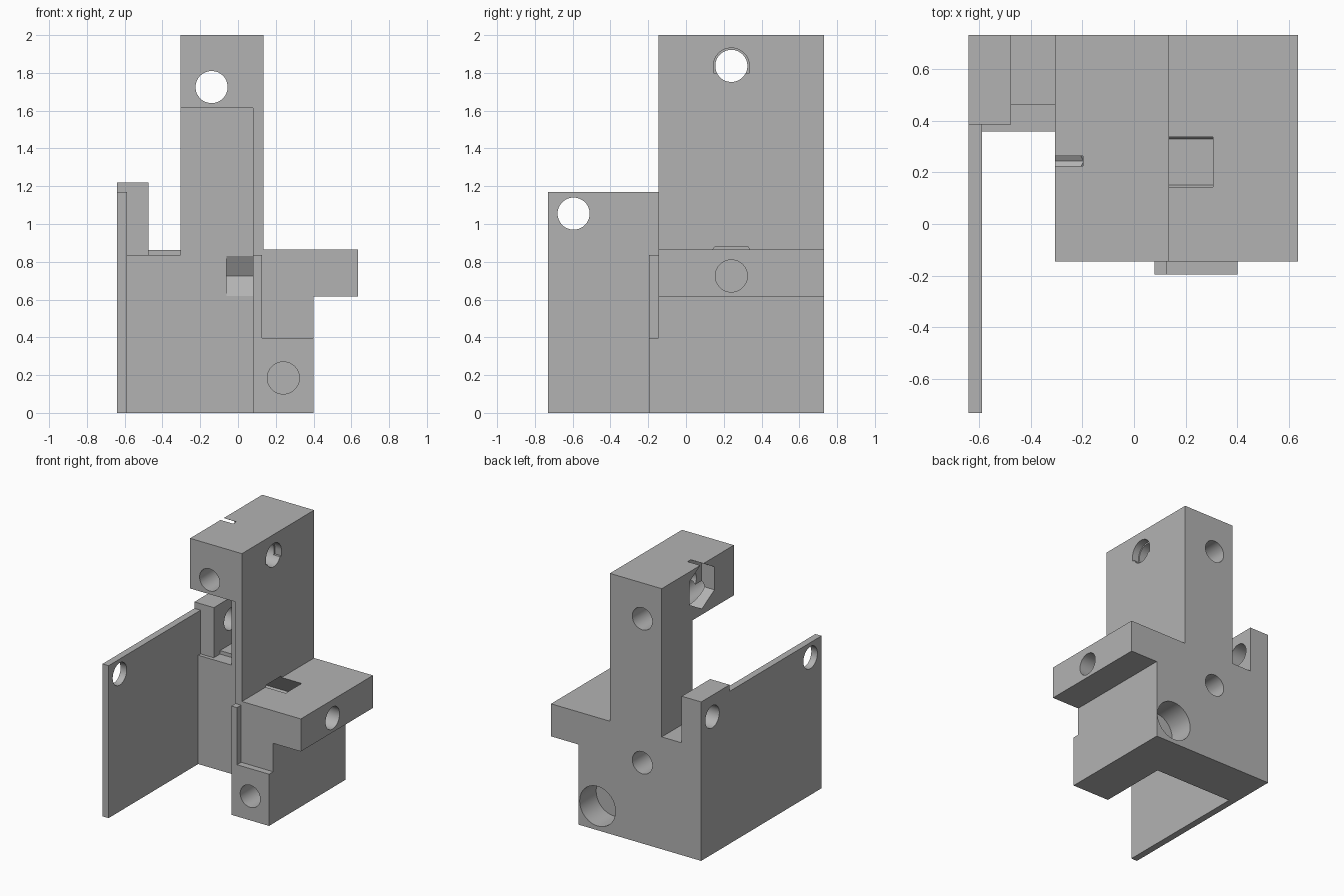
import bpy, bmesh, math

cube = bpy.data.objects.get("Cube")
if cube:
    bpy.data.objects.remove(cube, do_unlink=True)

grey = bpy.data.materials.new("mid grey")
grey.use_nodes = True
grey.diffuse_color = (0.45, 0.45, 0.45, 1)
grey.node_tree.nodes["Principled BSDF"].inputs["Base Color"].default_value = (0.45, 0.45, 0.45, 1)


def prism(name, outline, axis, start, end):
    """Extrude a 2D outline: (x, z) along y, or (y, z) along x."""
    def place(u, v, d):
        return (u, d, v) if axis == "y" else (d, u, v)
    bm = bmesh.new()
    near = [bm.verts.new(place(u, v, start)) for u, v in outline]
    far = [bm.verts.new(place(u, v, end)) for u, v in outline]
    bm.faces.new(near)
    bm.faces.new(far[::-1])
    n = len(outline)
    for i in range(n):
        j = (i + 1) % n
        bm.faces.new((near[i], far[i], far[j], near[j]))
    bmesh.ops.recalc_face_normals(bm, faces=bm.faces)
    mesh = bpy.data.meshes.new(name)
    bm.to_mesh(mesh)
    bm.free()
    mesh.materials.append(grey)
    obj = bpy.data.objects.new(name, mesh)
    bpy.context.collection.objects.link(obj)
    return obj


def rect(u0, u1, v0, v1):
    return [(u0, v0), (u1, v0), (u1, v1), (u0, v1)]


def ring(u, v, radius, sides=48, turn=0.0):
    return [(u + radius * math.cos(turn + math.tau * i / sides),
             v + radius * math.sin(turn + math.tau * i / sides)) for i in range(sides)]


def combine(tool, operation):
    """Apply one boolean to the body and discard the tool."""
    mod = body.modifiers.new(tool.name, "BOOLEAN")
    mod.operation = operation
    mod.solver = "EXACT"
    mod.object = tool
    tool.hide_render = True
    bpy.context.view_layer.objects.active = body
    bpy.ops.object.modifier_apply(modifier=mod.name)
    bpy.data.objects.remove(tool, do_unlink=True)


def add(*args):
    combine(prism(*args), "UNION")


def cut(*args):
    combine(prism(*args), "DIFFERENCE")


# Shared right-hand silhouette: lower block, side shelf and column
right_side = [(0.4, 0), (0.4, 0.615), (0.635, 0.615), (0.635, 0.865),
              (0.135, 0.865), (0.135, 2), (-0.305, 2)]

# Rear plate with column and corner post
body = prism("bracket_body", [(-0.64, 0)] + right_side +
             [(-0.305, 0.862), (-0.475, 0.862), (-0.475, 1.22), (-0.64, 1.22)],
             "y", 0.357, 0.73)

# Ledges on the front of the rear plate
cut("post_ledge", rect(-0.7, -0.475, 0.835, 1.3), "y", 0.3, 0.385)
cut("gap_ledge", rect(-0.475, -0.305, 0.835, 0.9), "y", 0.3, 0.46)

# Top hook, thin side web and front of the shelf
add("hook_and_web", [(0.08, 0)] + right_side + [(-0.305, 1.615), (0.08, 1.615)],
    "y", -0.145, 0.357)

# Raised lip on the block front
add("front_lip", [(0.08, 0), (0.4, 0), (0.4, 0.397), (0.128, 0.397),
                  (0.128, 0.835), (0.08, 0.835)], "y", -0.195, -0.145)

# Thin side wall
add("side_wall", [(-0.73, 0), (0.385, 0), (0.385, 1.17), (-0.73, 1.17)], "x", -0.64, -0.588)

# Screw holes running sideways
BORE = 0.085
for y in (-0.595, 0.595):
    cut("wall_hole", ring(y, 1.055, BORE), "x", -0.7, -0.4)
cut("shelf_hole", ring(0.24, 0.725, BORE), "x", 0.25, 0.7)
cut("hook_side_hole", ring(0.24, 1.837, BORE), "x", -0.4, 0.2)

# Shallow arched relief around the hook side hole
arch = [(0.24 + 0.095 * math.cos(math.pi * i / 24),
         1.837 + 0.095 * math.sin(math.pi * i / 24)) for i in range(25)]
cut("hook_relief", arch + [(0.145, 1.8), (0.335, 1.8)], "x", 0.08, 0.2)

# Hexagonal nut pockets
cut("shelf_nut_pocket", ring(0.24, 0.725, 0.178, 6), "x", -0.06, 0.305)
cut("hook_nut_pocket", ring(0.243, 1.835, 0.176, 6, math.pi / 6), "x", -0.4, -0.197)

# Screw holes running front to back
cut("hook_front_hole", ring(-0.14, 1.725, BORE), "y", -0.3, 0.9)
cut("rear_blind_hole", ring(-0.14, 0.62, BORE), "y", 0.43, 0.9)
cut("block_hole", ring(0.24, 0.185, BORE), "y", -0.3, 0.5)
cut("block_counterbore", ring(0.24, 0.185, 0.152), "y", 0.53, 0.9)

# Smooth bores, crisp edges
bpy.ops.object.select_all(action="DESELECT")
body.select_set(True)
bpy.context.view_layer.objects.active = body
bpy.ops.object.shade_smooth_by_angle(angle=math.radians(25))
